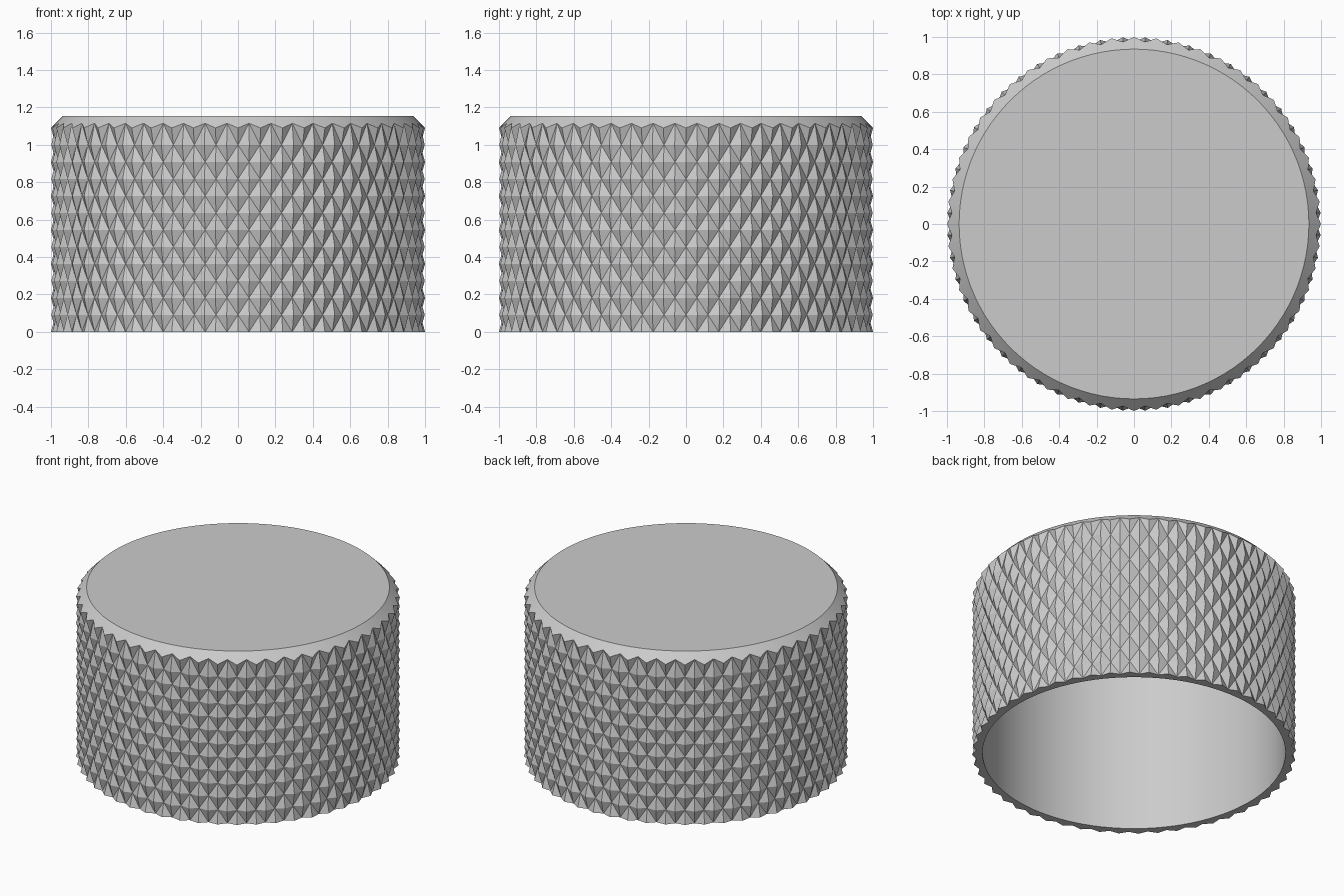
import bpy, bmesh, math

cube = bpy.data.objects.get("Cube")
if cube:
    bpy.data.objects.remove(cube, do_unlink=True)

COLUMNS = 104        # half diamonds around the cap
ROWS = 12            # half diamonds up the side
EDGE_Z = 1.09        # where the chamfer starts
DEPTH = 0.025        # groove depth
TOP_Z, TOP_R = 1.155, 0.935
CAVITY_R, CAVITY_Z = 0.935, 1.09

# Brushed metal colour
metal = bpy.data.materials.new("grey_metal")
metal.use_nodes = True
colour = (0.6, 0.6, 0.6, 1)
metal.diffuse_color = colour
metal.node_tree.nodes["Principled BSDF"].inputs["Base Color"].default_value = colour

bm = bmesh.new()


def is_groove(i, j):
    return (i + j) % 2 == 1


def ring(radius_height):
    verts = []
    for i in range(COLUMNS):
        a = 2 * math.pi * i / COLUMNS - math.pi / 2
        r, z = radius_height(i)
        verts.append(bm.verts.new((r * math.cos(a), r * math.sin(a), z)))
    return verts


def bridge(low, high):
    for i in range(COLUMNS):
        k = (i + 1) % COLUMNS
        bm.faces.new((low[i], low[k], high[k], high[i]))


def knurl_ring(j):
    def point(i):
        drop = DEPTH if is_groove(i, j) else 0
        # the last ring follows the chamfer slope, giving a scalloped edge
        z = EDGE_Z * j / ROWS + (drop if j == ROWS else 0)
        return 1 - drop, z
    return ring(point)


# Knurled side: pyramids between two families of crossing grooves
knurl = [knurl_ring(j) for j in range(ROWS + 1)]
for j in range(ROWS):
    for i in range(COLUMNS):
        k = (i + 1) % COLUMNS
        a, b = knurl[j][i], knurl[j][k]
        c, d = knurl[j + 1][k], knurl[j + 1][i]
        if is_groove(i, j):
            bm.faces.new((a, b, c))
            bm.faces.new((a, c, d))
        else:
            bm.faces.new((a, b, d))
            bm.faces.new((b, c, d))

# Chamfer and flat top
top = ring(lambda i: (TOP_R, TOP_Z))
bridge(knurl[-1], top)
bm.faces.new(top)

# Bottom rim, hollow inside and its ceiling
mouth = ring(lambda i: (CAVITY_R, 0))
ceiling = ring(lambda i: (CAVITY_R, CAVITY_Z))
bridge(mouth, knurl[0])
bridge(ceiling, mouth)
bm.faces.new(ceiling)

bmesh.ops.recalc_face_normals(bm, faces=bm.faces)
mesh = bpy.data.meshes.new("knurled_cap")
bm.to_mesh(mesh)
bm.free()
mesh.materials.append(metal)
cap = bpy.data.objects.new("knurled_cap", mesh)
bpy.context.collection.objects.link(cap)

# Crisp knurl facets, smooth chamfer and cavity
bpy.ops.object.select_all(action="DESELECT")
cap.select_set(True)
bpy.context.view_layer.objects.active = cap
bpy.ops.object.shade_smooth_by_angle(angle=math.radians(15))
